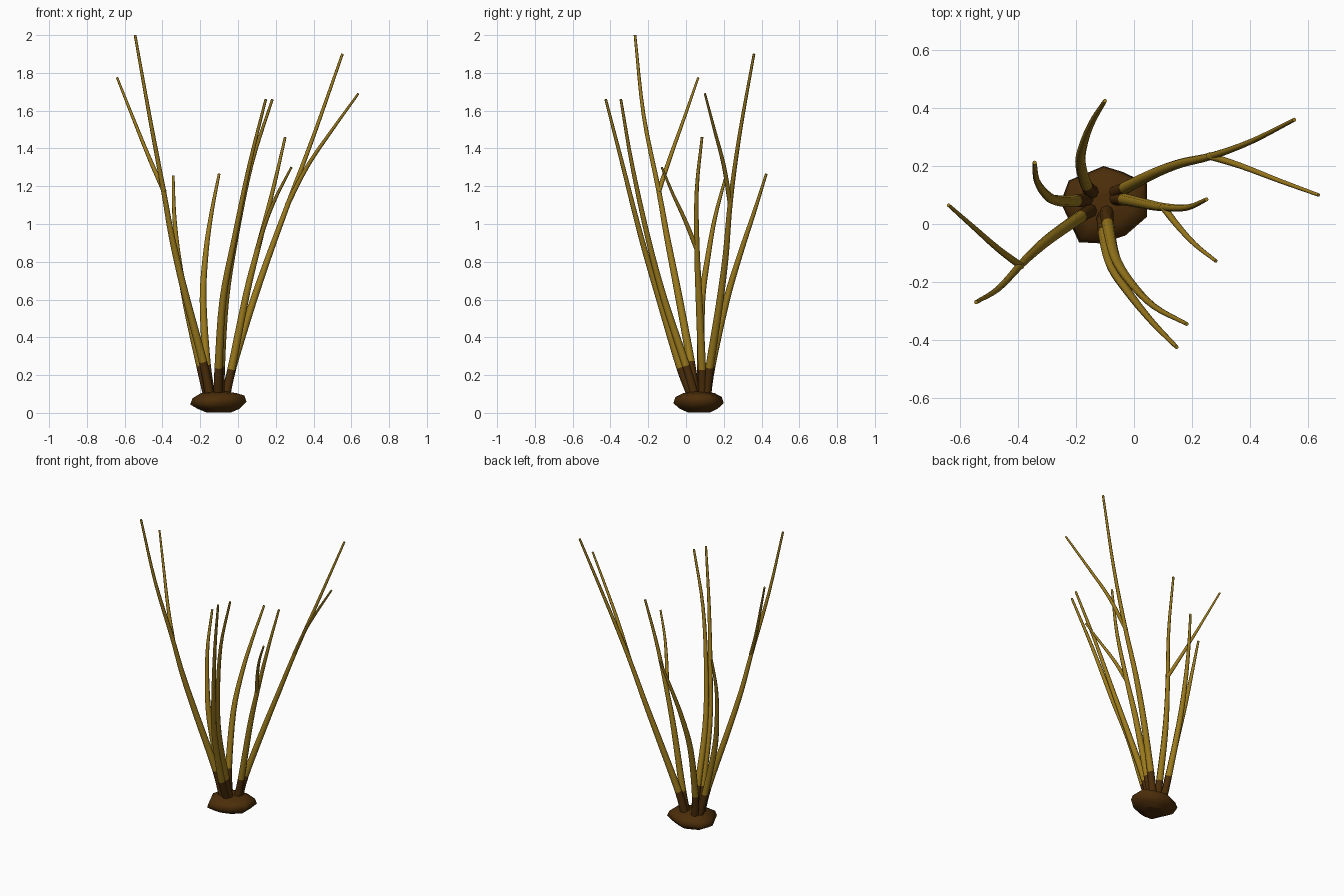
import bpy, bmesh, math
from mathutils import Vector

if "Cube" in bpy.data.objects:
    bpy.data.objects.remove(bpy.data.objects["Cube"])


def material(name, rgb):
    m = bpy.data.materials.new(name)
    m.diffuse_color = (*rgb, 1)
    m.use_nodes = True
    m.node_tree.nodes["Principled BSDF"].inputs["Base Color"].default_value = m.diffuse_color
    return m


GOLD = material("golden stalk", (0.33, 0.195, 0.012))
BROWN = material("dark brown root", (0.072, 0.027, 0.003))


def finish(bm, name, mats):
    bmesh.ops.recalc_face_normals(bm, faces=bm.faces)
    for f in bm.faces:
        f.smooth = len(f.verts) == 4
    me = bpy.data.meshes.new(name)
    bm.to_mesh(me)
    bm.free()
    for m in mats:
        me.materials.append(m)
    ob = bpy.data.objects.new(name, me)
    bpy.context.collection.objects.link(ob)


def loft(bm, rings, sleeve_rings=0):
    """Skin a list of point rings and cap the ends."""
    vs = [[bm.verts.new(p) for p in r] for r in rings]
    n = len(vs[0])
    for i in range(len(vs) - 1):
        for k in range(n):
            f = bm.faces.new((vs[i][k], vs[i][(k + 1) % n], vs[i + 1][(k + 1) % n], vs[i + 1][k]))
            f.material_index = 1 if i < sleeve_rings else 0
    f = bm.faces.new(vs[0])
    f.material_index = 1 if sleeve_rings else 0
    bm.faces.new(vs[-1])


def spline(pts, steps=4):
    """Smooth curve through the points."""
    p = [Vector(q) for q in pts]
    p = [2 * p[0] - p[1]] + p + [2 * p[-1] - p[-2]]
    out = []
    for i in range(1, len(p) - 2):
        a, b, c, d = p[i - 1:i + 3]
        m0, m1 = (c - a) / 2, (d - b) / 2
        for s in range(steps):
            t = s / steps
            out.append((2*t**3 - 3*t*t + 1) * b + (t**3 - 2*t*t + t) * m0
                       + (3*t*t - 2*t**3) * c + (t**3 - t*t) * m1)
    return out + [p[-2]]


def tube(name, pts, r0, r1, sleeve, sides=8, steps=4):
    path = spline(pts, steps)
    rings = []
    for i, c in enumerate(path):
        t = (path[min(i + 1, len(path) - 1)] - path[max(i - 1, 0)]).normalized()
        u = Vector((0, 1, 0)).cross(t).normalized()
        v = t.cross(u)
        r = r0 + (r1 - r0) * i / (len(path) - 1)
        rings.append([c + r * (math.cos(a) * u + math.sin(a) * v)
                      for a in (2 * math.pi * k / sides for k in range(sides))])
    bm = bmesh.new()
    loft(bm, rings, steps if sleeve else 0)
    finish(bm, name, [GOLD, BROWN])


# Stalks: first segment of each is the dark sleeve
stalks = {
    "stalk_back_right": [(-.07, .105, .07), (-.03, .125, .24), (.07, .175, .56), (.163, .21, .83),
                         (.27, .235, 1.12), (.405, .285, 1.48), (.553, .36, 1.90)],
    "stalk_front_left": [(-.145, .05, .07), (-.185, .025, .27), (-.285, -.045, .65), (-.35, -.10, .93),
                         (-.395, -.145, 1.18), (-.47, -.225, 1.58), (-.545, -.27, 2.0)],
    "stalk_back": [(-.14, .105, .07), (-.165, .135, .25), (-.185, .215, .6), (-.17, .29, .85),
                   (-.14, .36, 1.06), (-.10, .425, 1.265)],
    "stalk_left": [(-.155, .085, .07), (-.2, .08, .25), (-.275, .083, .58), (-.315, .115, .82),
                   (-.337, .155, 1.04), (-.343, .212, 1.255)],
    "stalk_right": [(-.07, .088, .07), (-.035, .085, .23), (.045, .068, .63), (.105, .058, .87),
                    (.185, .057, 1.18), (.25, .085, 1.46)],
    "stalk_front_outer": [(-.105, .04, .07), (-.103, -.03, .24), (-.08, -.14, .6), (-.02, -.235, .92),
                          (.06, -.335, 1.31), (.147, -.425, 1.66)],
    "stalk_front_inner": [(-.095, .05, .07), (-.09, .0, .25), (-.065, -.115, .6), (-.013, -.2, .92),
                          (.07, -.285, 1.31), (.182, -.345, 1.66)],
}
for name, pts in stalks.items():
    tube(name, pts, .025, .007, True)

# Side twigs
twigs = {
    "twig_back_right": [(.26, .235, 1.10), (.37, .2, 1.31), (.50, .15, 1.5), (.637, .10, 1.69)],
    "twig_front_left": [(-.39, -.145, 1.17), (-.47, -.085, 1.35), (-.555, -.01, 1.56), (-.64, .065, 1.775)],
    "twig_right": [(.10, .06, .86), (.15, -.005, 1.02), (.21, -.07, 1.16), (.283, -.128, 1.3)],
}
for name, pts in twigs.items():
    tube(name, pts, .013, .006, False)

# Root clump: irregular outline, stacked at several scales
outline = [(-.105, .2), (-.04, .18), (.045, .14), (.045, .025), (-.03, -.04),
           (-.115, -.067), (-.19, -.063), (-.253, .075), (-.225, .15)]
cx, cy = -.1, .07
levels = [(.003, .45), (.022, .75), (.052, 1.0), (.085, .92), (.105, .62), (.112, .3)]
bm = bmesh.new()
loft(bm, [[(cx + (x - cx) * s, cy + (y - cy) * s, z + (.05 * (x - cx) if .03 < z < .1 else 0))
           for x, y in outline] for z, s in levels])
for f in bm.faces:
    f.material_index = 0
finish(bm, "root_clump", [BROWN])
